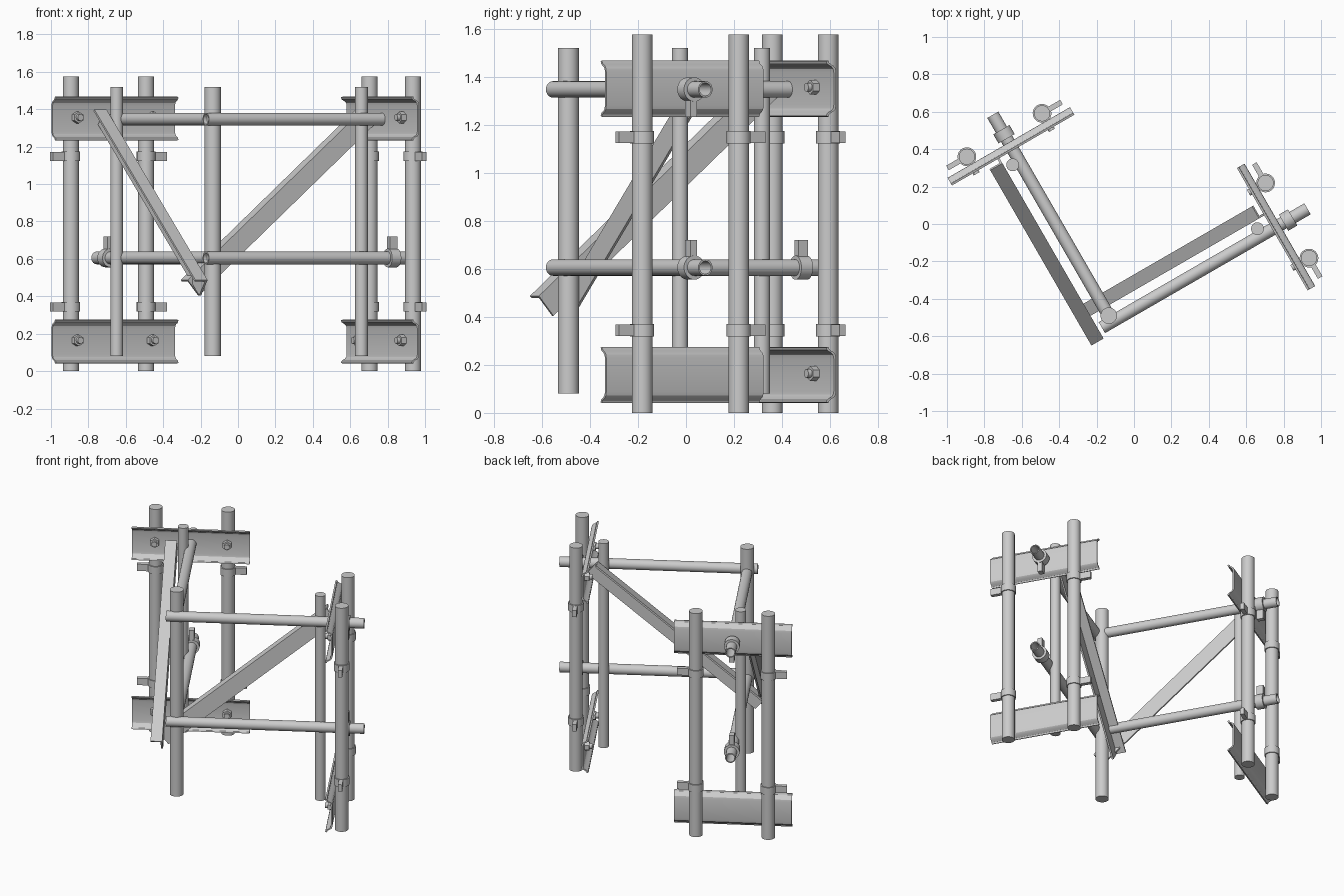
import bpy, bmesh
from math import pi, cos, sin, atan2, radians, hypot
from mathutils import Matrix, Vector

if "Cube" in bpy.data.objects:
    bpy.data.objects.remove(bpy.data.objects["Cube"])


def finish(name, bm, frame=Matrix()):
    bmesh.ops.recalc_face_normals(bm, faces=bm.faces)
    bm.transform(frame)
    me = bpy.data.meshes.new(name)
    bm.to_mesh(me)
    bm.free()
    ob = bpy.data.objects.new(name, me)
    bpy.context.collection.objects.link(ob)
    return ob


def rod(bm, a, b, r, n=32):
    a, b = Vector(a), Vector(b)
    d = b - a
    m = Matrix.Translation((a + b) / 2) @ d.to_track_quat('Z', 'Y').to_matrix().to_4x4()
    bmesh.ops.create_cone(bm, cap_ends=True, segments=n, radius1=r, radius2=r,
                          depth=d.length, matrix=m)


def box(bm, lo, hi):
    lo, hi = Vector(lo), Vector(hi)
    m = Matrix.Translation((lo + hi) / 2) @ Matrix.Diagonal((*(hi - lo), 1))
    bmesh.ops.create_cube(bm, size=1, matrix=m)


def loft(bm, rings, closed=False):
    """Bridge equal rings of points; cap the ends, or close the loop."""
    vs = [[bm.verts.new(p) for p in r] for r in rings]
    k = len(vs[0])
    for i in range(len(vs) - (0 if closed else 1)):
        a, b = vs[i], vs[(i + 1) % len(vs)]
        for j in range(k):
            bm.faces.new((a[j], a[(j + 1) % k], b[(j + 1) % k], b[j]))
    if not closed:
        bm.faces.new(vs[0])
        bm.faces.new(vs[-1])


def tube_x(bm, x0, x1, z, r, wall, n=32):
    ring = lambda x, q: [(x, q * cos(2 * pi * i / n), z + q * sin(2 * pi * i / n)) for i in range(n)]
    loft(bm, [ring(x0, r), ring(x1, r), ring(x1, r - wall), ring(x0, r - wall)], True)


BAR_Z = (0.605, 1.347)
PLATE_Z = (0.158, 1.35)


def arm(side, origin, angle):
    """One arm: local x runs out along the bars, local y to their left."""
    frame = Matrix.Translation((*origin, 0)) @ Matrix.Rotation(radians(angle), 4, 'Z')

    # horizontal bars with their clamps
    for z, lug, level in zip(BAR_Z, (1, -1), ("lower", "upper")):
        bm = bmesh.new()
        tube_x(bm, 0, 1.27, z, 0.034, 0.007)
        finish(f"{side}_{level}_bar", bm, frame)
        bm = bmesh.new()
        tube_x(bm, 1.122, 1.178, z, 0.05, 0.017)
        zs = sorted((z + lug * 0.04, z + lug * 0.115))
        box(bm, (1.127, -0.016, zs[0]), (1.173, 0.016, zs[1]))
        finish(f"{side}_{level}_bar_clamp", bm, frame)

    # slim upright near the plates
    bm = bmesh.new()
    rod(bm, (0.985, 0.042, 0.08), (0.985, 0.042, 1.52), 0.034)
    finish(f"{side}_slim_post", bm, frame)

    # formed channel plates, edges bent toward the corner
    half = [(0, 0.07), (0.003, 0.085), (0.012, 0.095), (0.024, 0.101), (0.033, 0.108), (0.036, 0.117)]
    outer = [(-d, -h) for d, h in reversed(half)] + [(-d, h) for d, h in half]
    for z, level in zip(PLATE_Z, ("lower", "upper")):
        prof = [(1.099 + d, z + h) for d, h in outer]
        prof += [(1.088 + d, z + h * 0.97) for d, h in reversed(outer)]
        bm = bmesh.new()
        loft(bm, [[(x, y, h) for x, h in prof] for y in (-0.378, 0.378)])
        finish(f"{side}_{level}_plate", bm, frame)
        # hex bolts opposite each antenna-side post
        bm = bmesh.new()
        for y in (-0.232, 0.232):
            rod(bm, (1.09, y, z + 0.006), (1.058, y, z + 0.006), 0.031, 6)
            rod(bm, (1.06, y, z + 0.006), (1.04, y, z + 0.006), 0.018, 16)
        finish(f"{side}_{level}_bolts", bm, frame)

    # tall outer posts with strap clamps
    for s, tag in ((-1, "a"), (1, "b")):
        y = 0.232 * s
        bm = bmesh.new()
        rod(bm, (1.145, y, 0), (1.145, y, 1.575), 0.043)
        finish(f"{side}_outer_post_{tag}", bm, frame)
        bm = bmesh.new()
        for z in (0.344, 1.148):
            rod(bm, (1.145, y, z - 0.026), (1.145, y, z + 0.026), 0.05)
            ys = sorted((y + s * 0.04, y + s * 0.12))
            box(bm, (1.131, ys[0], z - 0.024), (1.159, ys[1], z + 0.024))
        finish(f"{side}_post_clamps_{tag}", bm, frame)

    # diagonal angle-iron brace
    x0, z0, x1, z1 = -0.062, 0.487, 1.02, 1.40
    t = atan2(z1 - z0, x1 - x0)
    section = [(0.085, 0), (0.16, 0), (0.16, -0.012), (0.097, -0.012), (0.097, -0.108), (0.085, -0.108)]
    length = hypot(x1 - x0, z1 - z0)
    bm = bmesh.new()
    loft(bm, [[(x0 + l * cos(t) - p * sin(t), y, z0 + l * sin(t) + p * cos(t))
               for y, p in section] for l in (0, length)])
    finish(f"{side}_brace", bm, frame)


# shared corner post
bm = bmesh.new()
rod(bm, (-0.135, -0.49, 0.08), (-0.135, -0.49, 1.52), 0.044)
finish("corner_post", bm)

arm("right", (-0.172, -0.554), 30)
arm("left", (-0.12, -0.516), 120)

# smooth round parts, crisp edges
for ob in bpy.context.collection.objects:
    ob.select_set(True)
    bpy.context.view_layer.objects.active = ob
bpy.ops.object.shade_smooth_by_angle(angle=radians(30))
